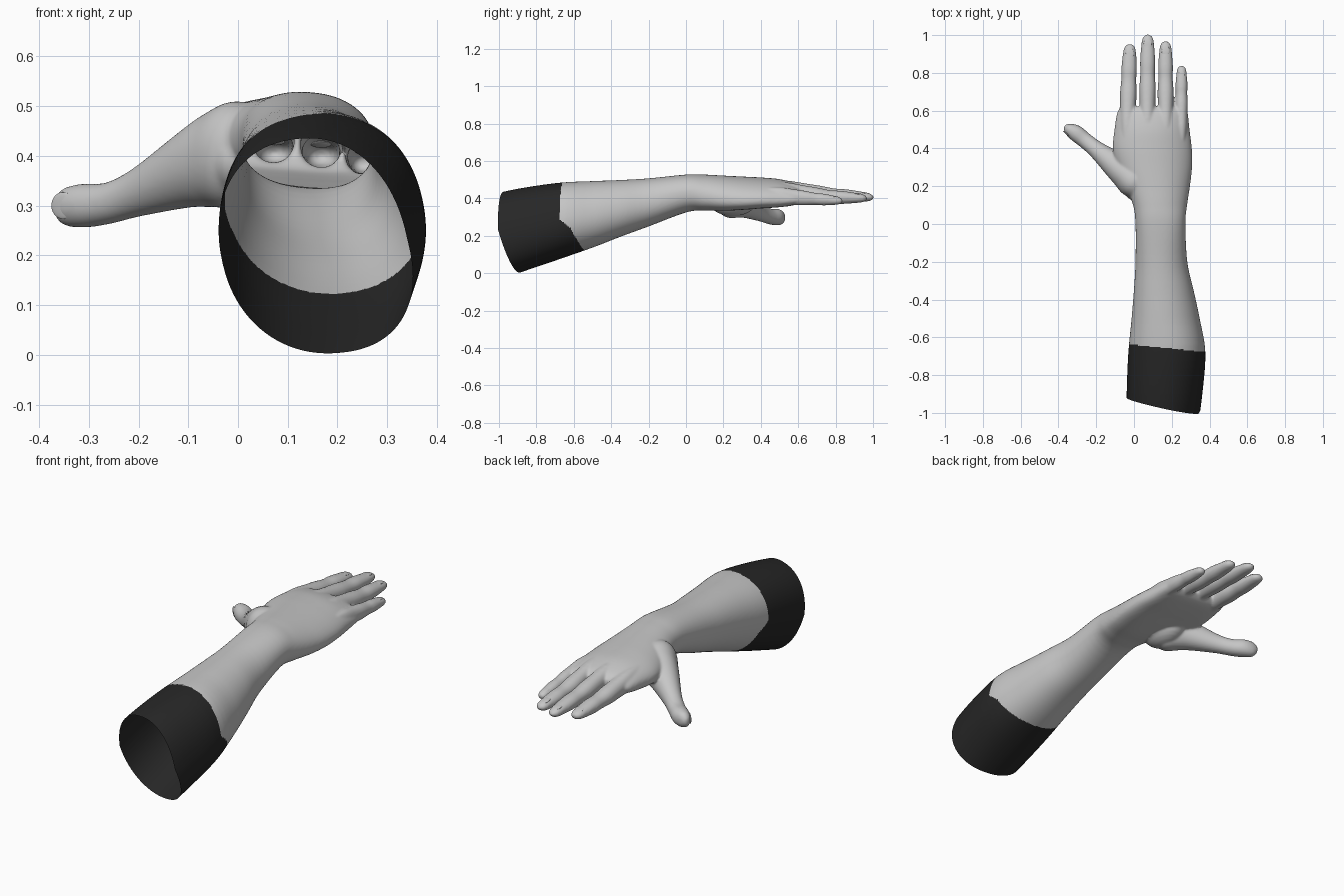
import bpy, bmesh, math
from mathutils import Vector, Matrix

if "Cube" in bpy.data.objects:
    bpy.data.objects.remove(bpy.data.objects["Cube"])


def material(name, value):
    m = bpy.data.materials.new(name)
    m.diffuse_color = (value, value, value, 1)
    m.use_nodes = True
    m.node_tree.nodes["Principled BSDF"].inputs["Base Color"].default_value = m.diffuse_color
    return m


skin = material("grey_skin", 0.57)
sleeve = material("black_sleeve", 0.02)


def spline(rows, steps=5):
    """Catmull-Rom interpolation through rows of section parameters."""
    out = []
    for i in range(len(rows) - 1):
        a, b, c, d = (rows[min(max(j, 0), len(rows) - 1)] for j in range(i - 1, i + 3))
        for s in range(steps):
            t = s / steps
            out.append([0.5 * (2 * q + (r - p) * t + (2 * p - 5 * q + 4 * r - w) * t * t
                               + (3 * q - p - 3 * r + w) * t ** 3)
                        for p, q, r, w in zip(a, b, c, d)])
    return out + [list(rows[-1])]


def loft(bm, rows, direction=(0, 1), n=40):
    """Closed tube; row = x, y, z, half width, half height, shear, tilt, arch, exponent."""
    side = Vector((direction[1], -direction[0], 0)).normalized()
    rings = []
    for x, y, z, rw, rh, shear, tilt, arch, ex in spline(rows):
        ring = []
        for i in range(n):
            a = 2 * math.pi * i / n
            c = math.copysign(abs(math.cos(a)) ** (2 / ex), math.cos(a))
            s = math.copysign(abs(math.sin(a)) ** (2 / ex), math.sin(a))
            p = Vector((x, y, z)) + side * (rw * c - shear * s)
            p.z += rh * s + tilt * c - arch * c * c
            ring.append(bm.verts.new(p))
        rings.append(ring)
    for r0, r1 in zip(rings, rings[1:]):
        for i in range(n):
            j = (i + 1) % n
            bm.faces.new((r0[i], r0[j], r1[j], r1[i]))
    bm.faces.new(rings[0][::-1])
    bm.faces.new(rings[-1])


def ellipsoid(bm, loc, size, rot=Matrix()):
    bmesh.ops.create_uvsphere(bm, u_segments=24, v_segments=14, radius=1,
                              matrix=Matrix.Translation(loc) @ rot @ Matrix.Diagonal((*size, 1)))


bm = bmesh.new()

# forearm, wrist and palm: y, left, right, bottom, top, shear, tilt, arch, exponent
ARM = [
    (-1.08, -.035, .335, -.065, .41, .045, .035, 0, 2.2),
    (-.90, -.037, .360, 0, .45, .045, .035, 0, 2.2),
    (-.68, -.028, .376, .075, .482, .045, .035, 0, 2.2),
    (-.50, -.012, .347, .137, .492, .035, .02, 0, 2.1),
    (-.35, 0, .315, .195, .498, .025, .01, 0, 2.1),
    (-.20, .008, .282, .25, .507, .01, 0, 0, 2.1),
    (0, .008, .272, .325, .527, 0, -.005, 0, 2.2),
    (.10, -.005, .281, .336, .527, 0, -.012, .01, 2.2),
    (.20, -.045, .296, .336, .522, 0, -.014, .02, 2.2),
    (.30, -.09, .307, .342, .517, 0, -.014, .026, 2.2),
    (.40, -.112, .306, .35, .512, 0, -.014, .026, 2.2),
    (.50, -.103, .294, .358, .503, 0, -.014, .024, 2.3),
    (.585, -.09, .285, .37, .48, 0, -.014, .016, 2.3),
    (.62, -.07, .275, .395, .455, 0, -.014, .01, 2.3),
]
loft(bm, [((l + r) / 2, y, (b + t) / 2, math.sqrt(((r - l) / 2) ** 2 - k * k),
           math.sqrt(((t - b) / 2) ** 2 - tilt * tilt), k, tilt, arch, ex)
          for y, l, r, b, t, k, tilt, arch, ex in ARM], n=64)

# fingers: base x, tip x, tip y, half width, base z, middle z, tip z
FINGERS = {
    "index": (-.038, -.022, .953, .044, .444, .410, .400),
    "middle": (.070, .073, 1.003, .043, .454, .418, .405),
    "ring": (.167, .167, .968, .042, .445, .408, .400),
    "little": (.250, .252, .838, .034, .418, .398, .386),
}
# position along finger, width factor, half height
FINGER_SHAPE = [(0, .75, .045), (.18, .95, .052), (.36, .97, .047), (.5, 1, .043),
                (.63, .9, .036), (.74, .93, .035), (.87, .83, .028),
                (.95, .7, .022), (.985, .47, .014), (1, .15, .004)]
nails = []
for name, (x0, x1, tip, w, z0, z1, z2) in FINGERS.items():
    rows = []
    for f, fw, h in FINGER_SHAPE:
        z = z0 + (z1 - z0) * f / .6 if f < .6 else z1 + (z2 - z1) * (f - .6) / .4
        rows.append((x0 + (x1 - x0) * f, .44 + (tip - .44) * f, z,
                     w * fw, h * (.9 if name == "little" else 1), 0, 0, 0, 2.1))
    loft(bm, rows)
    nails.append((name + "_nail", (x1, tip - .05, z2 + .023),
                  Matrix.Rotation(-.15, 4, 'X'), (w * .5, .032, .005)))

# thumb with the muscle at its base
THUMB = [(.06, .17, .425, .06, .06), (0, .225, .405, .088, .105),
         (-.05, .275, .393, .083, .096), (-.10, .315, .375, .071, .079),
         (-.20, .395, .328, .046, .050), (-.26, .443, .305, .042, .042),
         (-.31, .483, .300, .043, .044), (-.347, .507, .298, .030, .037),
         (-.366, .520, .298, .010, .014)]
loft(bm, [r + (0, 0, 0, 2.1) for r in THUMB], direction=(-.77, .64))
ellipsoid(bm, (.01, .25, .388), (.085, .13, .083))
nails.append(("thumb_nail", (-.352, .474, .300),
              Matrix.Rotation(math.atan2(.64, -.77), 4, 'Z'), (.03, .005, .027)))

# fuse the parts into one smooth skin
bmesh.ops.recalc_face_normals(bm, faces=bm.faces)
rough = bpy.data.meshes.new("rough")
bm.to_mesh(rough)
bm.free()
arm = bpy.data.objects.new("arm_and_hand", rough)
bpy.context.collection.objects.link(arm)
remesh = arm.modifiers.new("fuse", 'REMESH')
remesh.mode = 'VOXEL'
remesh.voxel_size = .006
soft = arm.modifiers.new("soften", 'SMOOTH')
soft.factor = .5
soft.iterations = 8
bpy.context.view_layer.update()
mesh = bpy.data.meshes.new_from_object(
    arm.evaluated_get(bpy.context.evaluated_depsgraph_get()))
arm.modifiers.clear()
arm.data = mesh
mesh.name = "arm_and_hand"
mesh.materials.clear()
mesh.materials.append(skin)
mesh.materials.append(sleeve)

# open, slanted upper end of the sleeve: planes y = a + b*x + c*z
bm = bmesh.new()
bm.from_mesh(mesh)
for a, b, c in ((-.912, -.225, -.07), (-.85, -.216, -.35)):
    bmesh.ops.bisect_plane(bm, geom=bm.verts[:] + bm.edges[:] + bm.faces[:], dist=1e-5,
                           plane_co=(0, a, 0), plane_no=(b, -1, c), clear_outer=True)


def clamp(v):
    return min(max(v, 0), 1)


# sleeve colour below an uneven hem
for f in bm.faces:
    x, y, z = f.calc_center_median()
    hem = -.64 - .1 * x + .06 * clamp((.29 - z) / .05) + .06 * clamp((.24 - z) / .12)
    f.material_index = 1 if y < hem else 0
    f.smooth = True
bm.to_mesh(mesh)
bm.free()

# finger and thumb nails
for name, loc, rot, size in nails:
    nb = bmesh.new()
    ellipsoid(nb, loc, size, rot)
    for f in nb.faces:
        f.smooth = True
    me = bpy.data.meshes.new(name)
    nb.to_mesh(me)
    nb.free()
    me.materials.append(skin)
    bpy.context.collection.objects.link(bpy.data.objects.new(name, me))
